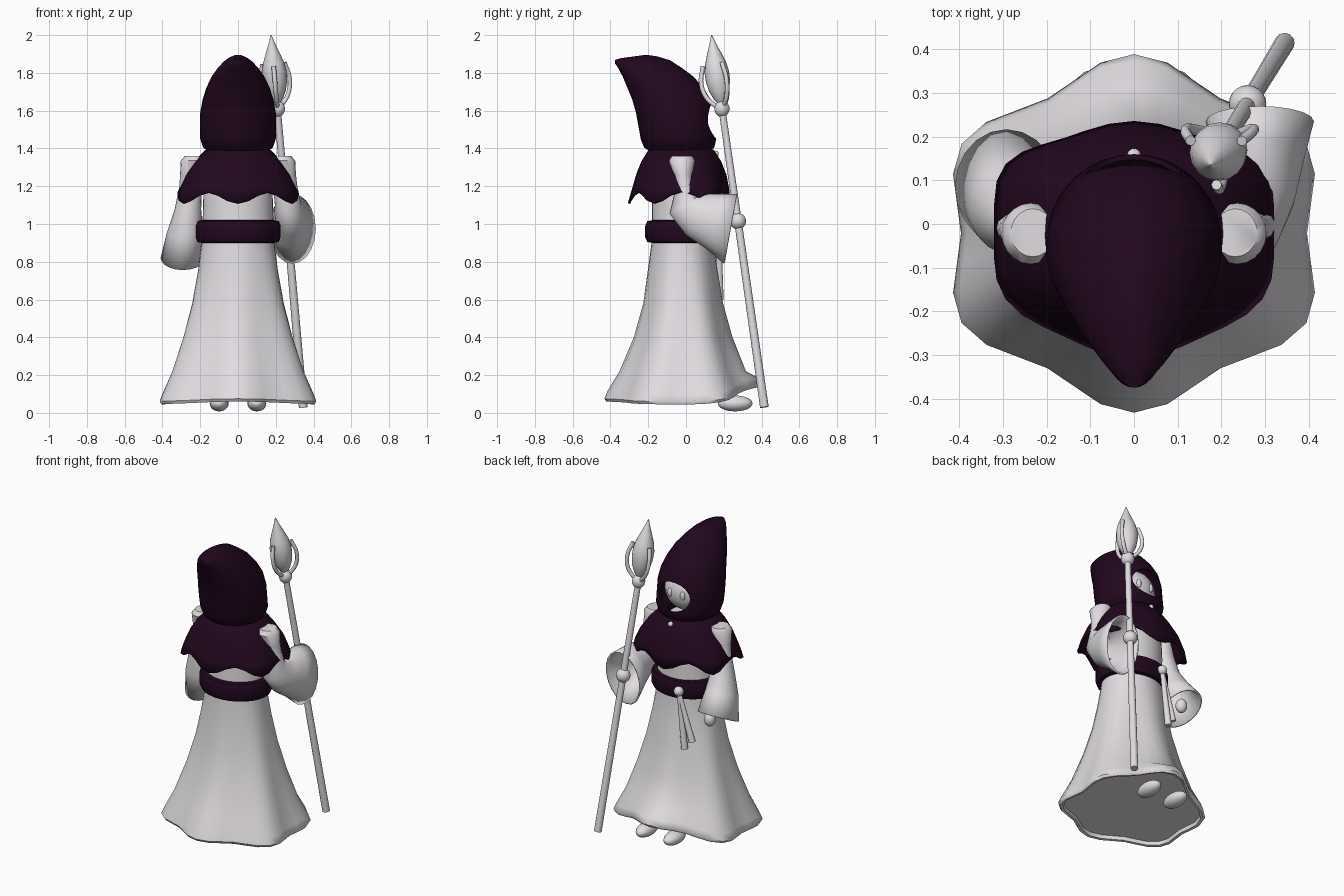
import bpy, bmesh
from math import sin, cos, pi, radians
from mathutils import Vector, Matrix

cube = bpy.data.objects.get("Cube")
if cube:
    bpy.data.objects.remove(cube, do_unlink=True)


def material(name, rgb):
    m = bpy.data.materials.new(name)
    m.use_nodes = True
    m.diffuse_color = (*rgb, 1)
    bsdf = next(n for n in m.node_tree.nodes if n.type == "BSDF_PRINCIPLED")
    bsdf.inputs["Base Color"].default_value = (*rgb, 1)
    return m


PALE = material("pale_cloth", (0.75, 0.72, 0.75))
DARK = material("dark_purple_cloth", (0.015, 0.0022, 0.013))


def smooth(obj, angle=50):
    bpy.ops.object.select_all(action="DESELECT")
    obj.select_set(True)
    bpy.context.view_layer.objects.active = obj
    bpy.ops.object.shade_smooth_by_angle(angle=radians(angle))


def finish(name, bm, mat, matrix=None, thickness=0):
    bmesh.ops.recalc_face_normals(bm, faces=bm.faces)
    mesh = bpy.data.meshes.new(name)
    bm.to_mesh(mesh)
    bm.free()
    mesh.materials.append(mat)
    obj = bpy.data.objects.new(name, mesh)
    bpy.context.collection.objects.link(obj)
    if matrix:
        obj.matrix_world = matrix
    smooth(obj)
    if thickness:
        mod = obj.modifiers.new("cloth_thickness", "SOLIDIFY")
        mod.thickness = thickness
    return obj


def loft(name, rings, mat, caps=(False, False), **options):
    """Skin a list of equal rings of points."""
    bm = bmesh.new()
    loops = [[bm.verts.new(p) for p in ring] for ring in rings]
    n = len(loops[0])
    for a, b in zip(loops, loops[1:]):
        for i in range(n):
            j = (i + 1) % n
            bm.faces.new((a[i], a[j], b[j], b[i]))
    for cap, loop in zip(caps, (loops[0], loops[-1])):
        if cap:
            bm.faces.new(loop)
    return finish(name, bm, mat, **options)


def body_ring(z, rx, back, front, flute=0, dz=None, n=36, square=1):
    """Horizontal oval with optional six-fold folds, squared front and shaped height."""
    cy, ry = (back + front) / 2, (front - back) / 2
    ring = []
    for i in range(n):
        t = 2 * pi * i / n
        k = 1 - flute * cos(6 * t)
        s = sin(t) ** square if 0 < i < n / 2 else sin(t)
        ring.append((rx * k * cos(t), cy + ry * k * s, z + (dz(t) if dz else 0)))
    return ring


def arm_ring(center, rx, v, n=20):
    c, v = Vector(center), Vector((0, *v))
    return [c + Vector((rx * cos(2 * pi * i / n), 0, 0)) + v * sin(2 * pi * i / n)
            for i in range(n)]


def ellipsoid(name, center, radii, mat):
    bm = bmesh.new()
    bmesh.ops.create_uvsphere(bm, u_segments=20, v_segments=12, radius=1)
    bmesh.ops.transform(bm, matrix=Matrix.Diagonal((*radii, 1)), verts=bm.verts)
    return finish(name, bm, mat, Matrix.Translation(center))


def rod(name, a, b, r1, r2, mat):
    a, b = Vector(a), Vector(b)
    bm = bmesh.new()
    bmesh.ops.create_cone(bm, cap_ends=True, segments=12, radius1=r1, radius2=r2,
                          depth=(b - a).length)
    turn = (b - a).to_track_quat("Z", "Y").to_matrix().to_4x4()
    return finish(name, bm, mat, Matrix.Translation((a + b) / 2) @ turn)


# Robe: torso and fluted skirt, closed below, hem lifted over the feet
def lift(t):
    s = sin(t)
    return 0.09 * s ** 3 if s > 0 else -0.015 * s ** 3


loft("robe", [
    body_ring(1.37, 0.12, -0.14, 0.08),
    body_ring(1.27, 0.18, -0.17, 0.14),
    body_ring(1.1, 0.185, -0.18, 0.15),
    body_ring(0.92, 0.19, -0.18, 0.14),
    body_ring(0.75, 0.215, -0.2, 0.165, 0.015),
    body_ring(0.58, 0.25, -0.22, 0.19, 0.03),
    body_ring(0.4, 0.3, -0.265, 0.235, 0.045),
    body_ring(0.22, 0.36, -0.335, 0.3, 0.055),
    body_ring(0.1, 0.41, -0.39, 0.35, 0.07, lift),
    body_ring(0.06, 0.426, -0.405, 0.362, 0.07, lift),
    body_ring(0.045, 0.417, -0.395, 0.352, 0.07, lift),
    body_ring(0.048, 0.4, -0.38, 0.337, 0.07, lift),
    body_ring(0.07, 0.395, -0.375, 0.332, 0.07, lift),
], PALE, caps=(True, True))

# Belt with knot and hanging ties
loft("belt", [body_ring(z, r, -r + 0.01, r - 0.05) for z, r in
              ((0.9, 0.19), (0.905, 0.215), (0.93, 0.226), (0.99, 0.226),
               (1.015, 0.215), (1.02, 0.19))], DARK, caps=(True, True))
KNOT = (-0.07, 0.175, 0.96)
ellipsoid("belt_knot", KNOT, (0.03, 0.03, 0.03), PALE)
rod("belt_tie_long", KNOT, (-0.115, 0.178, 0.6), 0.012, 0.021, PALE)
rod("belt_tie_short", KNOT, (-0.16, 0.165, 0.65), 0.012, 0.021, PALE)


# Shoulder cape with a scalloped hem
def scallop(depth):
    return lambda t: depth * cos(6 * t)


loft("shoulder_cape", [
    body_ring(1.41, 0.13, -0.16, 0.12),
    body_ring(1.39, 0.175, -0.2, 0.15),
    body_ring(1.33, 0.235, -0.235, 0.185, 0.01, square=0.85),
    body_ring(1.26, 0.28, -0.26, 0.21, 0.02, square=0.7),
    body_ring(1.19, 0.312, -0.28, 0.222, 0.03, scallop(0.01), square=0.65),
    body_ring(1.14, 0.33, -0.3, 0.228, 0.03, scallop(0.03), square=0.65),
], DARK, thickness=0.012)
ellipsoid("cape_clasp", (0, 0.157, 1.372), (0.016, 0.016, 0.016), PALE)

# Sleeves with domed shoulders: left one bent forward, right one hanging
loft("left_sleeve", [
    arm_ring((0.232, -0.02, 1.36), 0.05, (0.055, 0)),
    arm_ring((0.236, -0.022, 1.335), 0.067, (0.07, 0)),
    arm_ring((0.244, -0.015, 1.26), 0.063, (0.05, 0)),
    arm_ring((0.25, -0.01, 1.2), 0.064, (0.045, 0.01)),
    arm_ring((0.265, -0.012, 1.1), 0.07, (0.075, 0.045)),
    arm_ring((0.28, 0.055, 1.05), 0.088, (0.055, 0.11)),
    arm_ring((0.285, 0.15, 1.015), 0.105, (0.045, 0.145)),
    arm_ring((0.288, 0.235, 0.975), 0.124, (0.035, 0.185)),
], PALE, caps=(True, False), thickness=0.01)
loft("right_sleeve", [
    arm_ring((-0.232, -0.02, 1.36), 0.05, (0.055, 0)),
    arm_ring((-0.236, -0.022, 1.335), 0.067, (0.07, 0)),
    arm_ring((-0.244, -0.015, 1.26), 0.063, (0.05, 0)),
    arm_ring((-0.25, -0.01, 1.2), 0.06, (0.045, 0)),
    arm_ring((-0.265, 0, 1.08), 0.07, (0.07, 0)),
    arm_ring((-0.28, 0.03, 0.96), 0.095, (0.1, 0.03)),
    arm_ring((-0.292, 0.085, 0.822), 0.118, (0.132, 0.066)),
], PALE, caps=(True, False), thickness=0.01)
ellipsoid("right_hand", (-0.26, 0.125, 0.81), (0.035, 0.035, 0.045), PALE)

# Feet
for side, x in (("left", 0.1), ("right", -0.1)):
    ellipsoid(side + "_foot", (x, 0.26, 0.05), (0.05, 0.092, 0.042), PALE)


# Hood with backward peak; the face opening is cut through it
def droop(t):
    return 0.009 * sin(t)


hood = loft("hood", [body_ring(*r) for r in (
    (1.39, 0.165, -0.2, 0.13), (1.405, 0.185, -0.222, 0.15),
    (1.45, 0.2, -0.24, 0.16), (1.52, 0.202, -0.252, 0.15),
    (1.59, 0.2, -0.265, 0.146), (1.66, 0.187, -0.285, 0.13),
    (1.72, 0.168, -0.31, 0.093), (1.78, 0.14, -0.335, 0.04),
    (1.825, 0.108, -0.358, -0.02), (1.858, 0.077, -0.375, -0.085, 0, droop),
    (1.878, 0.05, -0.375, -0.15, 0, droop), (1.887, 0.026, -0.345, -0.21, 0, droop))],
    DARK, caps=(False, True), thickness=0.012)
cutter = ellipsoid("face_cutter", (0, 0.15, 1.545), (0.115, 0.12, 0.092), DARK)
cutter.hide_render = True
cut = hood.modifiers.new("face_opening", "BOOLEAN")
cut.operation, cut.object = "DIFFERENCE", cutter
bpy.context.view_layer.update()
bpy.context.view_layer.objects.active = hood
for mod in [m.name for m in hood.modifiers if m.type in {"SOLIDIFY", "BOOLEAN"}]:
    bpy.ops.object.modifier_apply(modifier=mod)
bpy.data.objects.remove(cutter, do_unlink=True)
smooth(hood)

# Head and eyes
ellipsoid("head", (0, -0.03, 1.545), (0.145, 0.14, 0.14), PALE)
for side, x in (("left", 0.045), ("right", -0.045)):
    ellipsoid(side + "_eye", (x, 0.1, 1.545), (0.016, 0.012, 0.028), PALE)

# Staff, built along its own axis from the foot to the tip
FOOT, TIP = Vector((0.345, 0.415, 0.03)), Vector((0.175, 0.135, 2.0))
AXIS = TIP - FOOT
TURN = Vector((0, 0, 1)).rotation_difference(AXIS).to_matrix().to_4x4()
FRAME = Matrix.Translation(FOOT) @ TURN
rod("staff_shaft", FOOT, FOOT + AXIS * 0.82, 0.023, 0.018, PALE)
ellipsoid("left_hand", FOOT + AXIS * 0.5, (0.043, 0.043, 0.043), PALE)
ellipsoid("staff_knob", FOOT + AXIS * 0.802, (0.04, 0.04, 0.043), PALE)
loft("staff_crystal", [
    [(r * cos(2 * pi * i / 16), r * sin(2 * pi * i / 16), z) for i in range(16)]
    for z, r in ((1.625, 0.012), (1.655, 0.035), (1.7, 0.054), (1.75, 0.064),
                 (1.8, 0.065), (1.85, 0.055), (1.9, 0.037), (1.95, 0.018), (1.998, 0.002))],
    PALE, caps=(True, True), matrix=FRAME)

# Three claws curling around the crystal
for k in range(3):
    a = radians(-90 + 120 * k)
    curve = bpy.data.curves.new("staff_claw", "CURVE")
    curve.dimensions = "3D"
    curve.bevel_depth, curve.bevel_resolution = 0.012, 2
    curve.use_fill_caps = True
    curve.materials.append(PALE)
    spline = curve.splines.new("BEZIER")
    path = ((0.02, 1.61), (0.072, 1.67), (0.09, 1.75), (0.068, 1.84))
    spline.bezier_points.add(len(path) - 1)
    for p, (r, z) in zip(spline.bezier_points, path):
        p.co = (r * cos(a), r * sin(a), z)
        p.handle_left_type = p.handle_right_type = "AUTO"
    claw = bpy.data.objects.new("staff_claw_%d" % (k + 1), curve)
    claw.matrix_world = FRAME
    bpy.context.collection.objects.link(claw)
